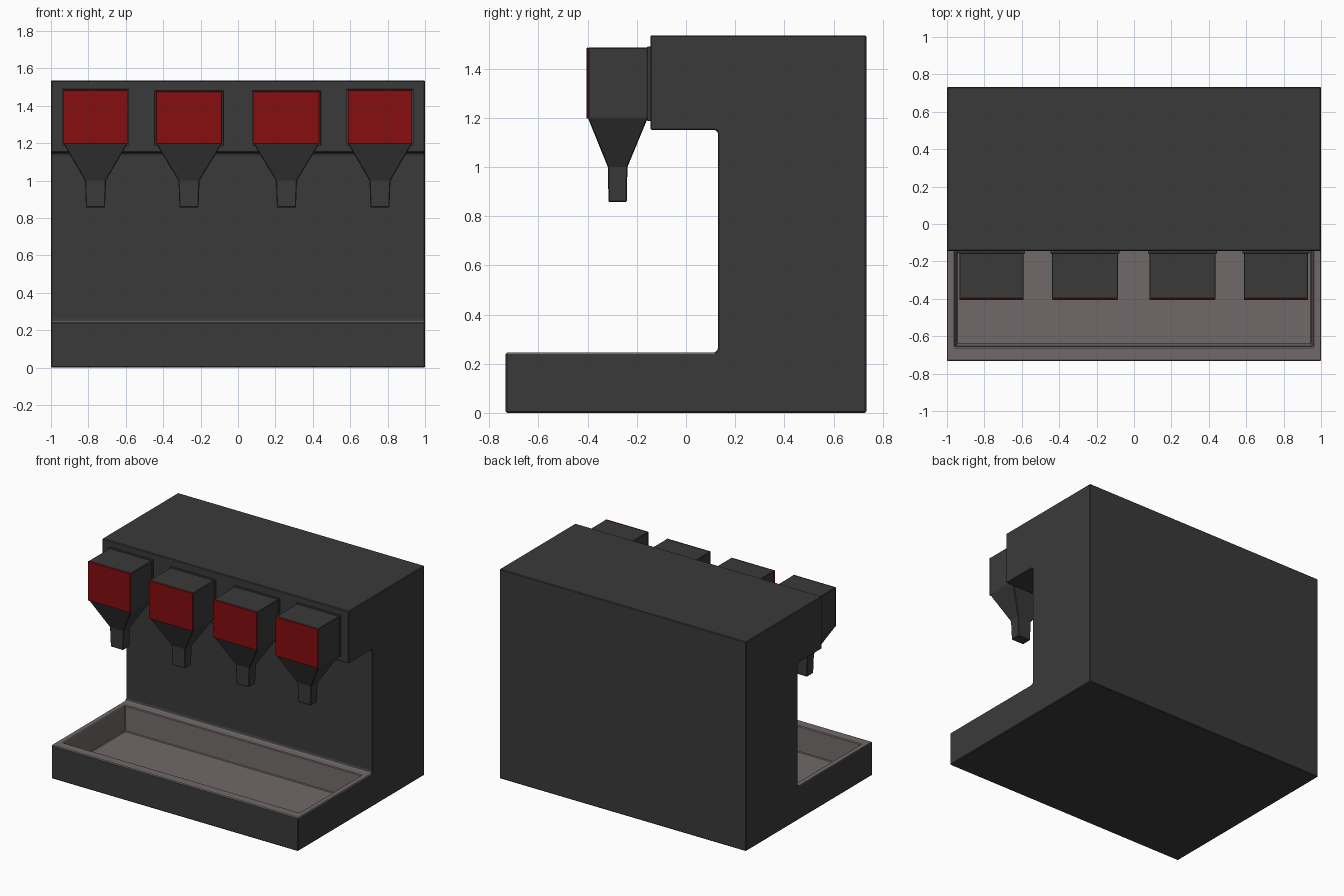
import bpy, bmesh

if "Cube" in bpy.data.objects:
    bpy.data.objects.remove(bpy.data.objects["Cube"])


def material(name, rgb):
    m = bpy.data.materials.new(name)
    m.diffuse_color = (*rgb, 1)
    m.use_nodes = True
    m.node_tree.nodes["Principled BSDF"].inputs["Base Color"].default_value = m.diffuse_color
    return m


DARK = material("dark_plastic", (0.042, 0.042, 0.042))
TRAY = material("tray_grey", (0.16, 0.14, 0.138))
RED = material("red_panel", (0.24, 0.004, 0.005))


def finish(bm, name, mats, bevel=0.005):
    bmesh.ops.recalc_face_normals(bm, faces=bm.faces)
    me = bpy.data.meshes.new(name)
    bm.to_mesh(me)
    bm.free()
    ob = bpy.data.objects.new(name, me)
    bpy.context.collection.objects.link(ob)
    for m in mats:
        me.materials.append(m)
    if bevel:
        mod = ob.modifiers.new("edge_bevel", "BEVEL")
        mod.width = bevel
        mod.segments = 1
        mod.limit_method = "ANGLE"
    return ob


def loft(name, sections, mat, bevel=0.004):
    """Stack rectangular sections (x0, x1, y0, y1, z) into a closed solid."""
    bm = bmesh.new()
    rings = [[bm.verts.new(p) for p in ((x0, y0, z), (x1, y0, z), (x1, y1, z), (x0, y1, z))]
             for x0, x1, y0, y1, z in sections]
    for a, b in zip(rings, rings[1:]):
        for i in range(4):
            j = (i + 1) % 4
            bm.faces.new((a[i], a[j], b[j], b[i]))
    bm.faces.new(rings[0])
    bm.faces.new(rings[-1])
    return finish(bm, name, [mat], bevel)


def set_rect(face, x, y0, y1, z):
    """Move a rectangular face's corners to a given rectangle."""
    c = face.calc_center_median()
    for v in face.verts:
        v.co = (x if v.co.x > c.x else -x, y1 if v.co.y > c.y else y0, z)


# Cabinet: C-shaped side profile (y, z) extruded across the width
profile = [(-0.733, 0), (0.733, 0), (0.733, 1.535), (-0.145, 1.535), (-0.145, 1.15),
           (0.12, 1.15), (0.13, 1.14), (0.13, 0.258), (0.117, 0.245), (-0.733, 0.245)]
bm = bmesh.new()
side = bm.faces.new([bm.verts.new((-1, y, z)) for y, z in profile])
ext = bmesh.ops.extrude_face_region(bm, geom=[side])
bmesh.ops.translate(bm, vec=(2, 0, 0),
                    verts=[g for g in ext["geom"] if isinstance(g, bmesh.types.BMVert)])
bmesh.ops.recalc_face_normals(bm, faces=bm.faces)

# Drip tray: inset rim, then sink the basin with slightly tapered walls
bm.faces.ensure_lookup_table()
deck = next(f for f in bm.faces if all(abs(v.co.z - 0.245) < 1e-4 for v in f.verts))
rim = bmesh.ops.inset_individual(bm, faces=[deck], thickness=0.05)["faces"]
set_rect(deck, 0.96, -0.655, 0.06, 0.245)
basin = bmesh.ops.extrude_discrete_faces(bm, faces=[deck])["faces"][0]
walls = {f for e in basin.edges for f in e.link_faces}
set_rect(basin, 0.95, -0.643, 0.05, 0.06)
for f in set(rim) | walls | {basin}:
    f.material_index = 1
finish(bm, "cabinet_with_drip_tray", [DARK, TRAY])

# Dispensers: collar, tapered body with nozzle, red front panel
for label, cx, w, top in (("outer_left", -0.762, 0.172, 1.485), ("inner_left", -0.262, 0.177, 1.476),
                          ("inner_right", 0.259, 0.177, 1.476), ("outer_right", 0.759, 0.172, 1.485)):
    c = w + 0.008
    loft(f"collar_{label}", [(cx - c, cx + c, -0.158, -0.135, 1.187),
                             (cx - c, cx + c, -0.158, -0.135, top + 0.005)], DARK, 0.002)
    loft(f"dispenser_{label}", [
        (cx - 0.051, cx + 0.051, -0.315, -0.241, 0.857),
        (cx - 0.056, cx + 0.056, -0.318, -0.238, 1.0),
        (cx - w, cx + w, -0.399, -0.155, 1.2),
        (cx - w, cx + w, -0.399, -0.155, top)], DARK)
    loft(f"front_panel_{label}", [(cx - w, cx + w, -0.405, -0.397, 1.197),
                                  (cx - w, cx + w, -0.405, -0.397, top)], RED, 0.002)
